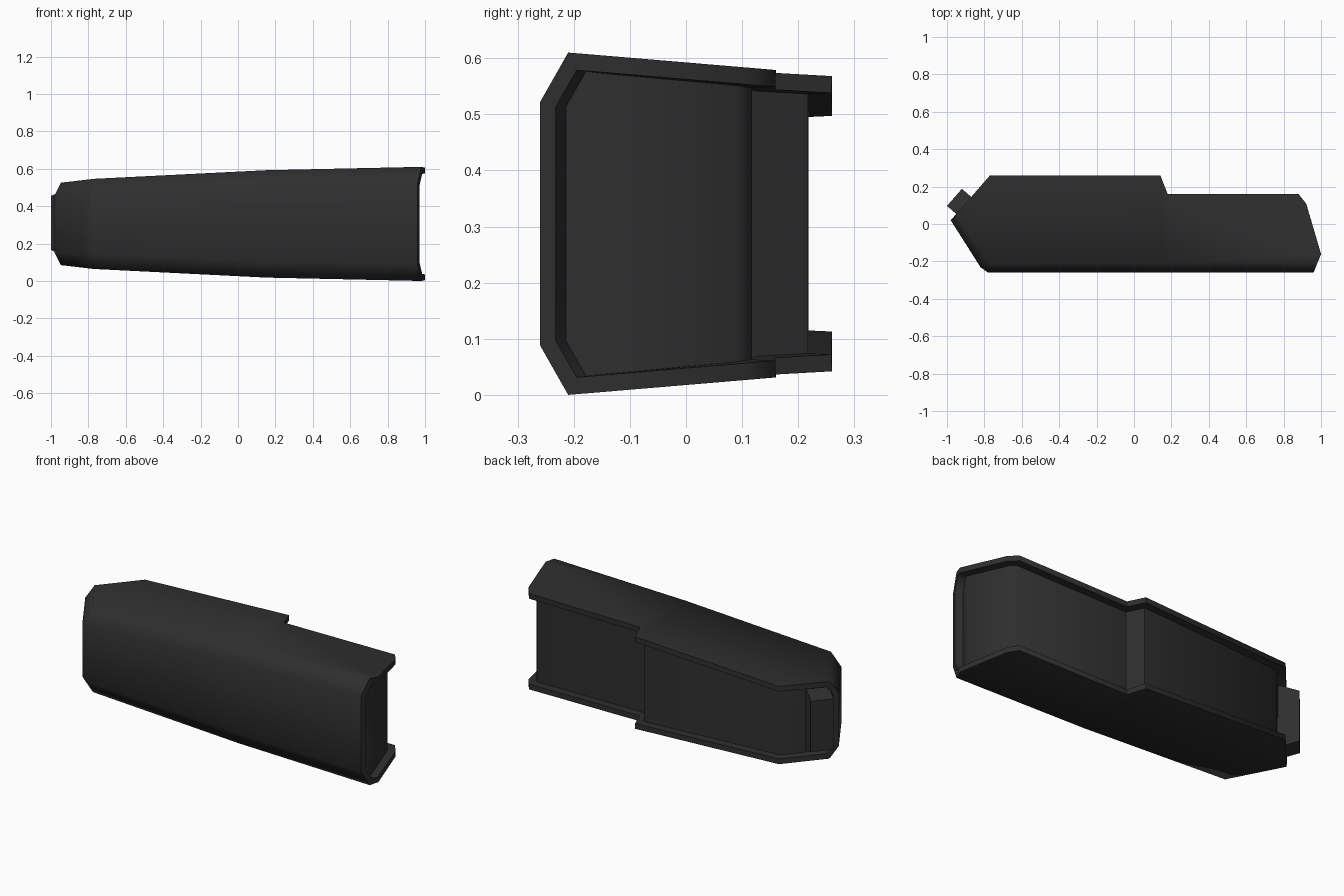
import bpy, bmesh, math
from mathutils import Vector

if "Cube" in bpy.data.objects:
    bpy.data.objects.remove(bpy.data.objects["Cube"])

H = 0.61          # overall height
LIP = 0.03        # width of the rim round the recess
DEPTH = 0.042     # depth of the recess

mat = bpy.data.materials.new("dark_grey")
mat.diffuse_color = (0.028, 0.028, 0.028, 1)
mat.use_nodes = True
mat.node_tree.nodes["Principled BSDF"].inputs["Base Color"].default_value = mat.diffuse_color


def finish(name, bm):
    bmesh.ops.recalc_face_normals(bm, faces=bm.faces[:])
    me = bpy.data.meshes.new(name)
    bm.to_mesh(me)
    bm.free()
    me.materials.append(mat)
    ob = bpy.data.objects.new(name, me)
    bpy.context.collection.objects.link(ob)
    return ob


def plate_z(x, y):
    """Height of the lower plate: tapers along x and tilts towards the back."""
    knots = [(-0.95, 0.0755, 0.035), (-0.77, 0.064, 0.04), (0.15, 0.018, 0.05), (0.98, 0.0, 0.082)]
    x = min(max(x, -0.95), 0.98)
    for (x0, a0, t0), (x1, a1, t1) in zip(knots, knots[1:]):
        if x <= x1:
            f = (x - x0) / (x1 - x0)
            return a0 + f * (a1 - a0) + (t0 + f * (t1 - t0)) * (y + 0.21)


# Outline points: P = plate front edge, W = front wall, B = back edge
plate = {"P0": (-0.947, 0.057), "P1": (-0.77, -0.21), "P2": (0.15, -0.21), "P3": (0.98, -0.21),
         "B0": (1.0, -0.16), "B1": (0.92, 0.11), "B2": (0.88, 0.16), "B3": (0.18, 0.16),
         "B4": (0.14, 0.26), "B5": (-0.77, 0.26)}
wall = {"W0": (-0.98, 0.02, 0.15), "W1": (-0.82, -0.232, 0.145), "W2": (-0.78, -0.26, 0.143),
        "W3": (0.15, -0.26, 0.105), "W4": (0.96, -0.26, 0.088)}

bm = bmesh.new()
pts = {k: (x, y, plate_z(x, y)) for k, (x, y) in plate.items()}
pts.update(wall)
low = {k: bm.verts.new(p) for k, p in pts.items()}
high = {k: bm.verts.new((p[0], p[1], H - p[2])) for k, p in pts.items()}

# Plates and the chamfers joining them to the front wall, mirrored top and bottom
for side in (low, high):
    for names in ("P0 P1 B5", "P1 P2 B4 B5", "P2 P3 B0 B1 B2 B3 B4",
                  "P0 P1 W1 W0", "P1 W2 W1", "P1 P2 W3 W2", "P2 P3 W4 W3"):
        bm.faces.new([side[n] for n in names.split()])

# Front wall
for i in range(4):
    a, b = "W%d" % i, "W%d" % (i + 1)
    bm.faces.new([low[a], low[b], high[b], high[a]])

# Ends and back, which carry the recess
back = []
for i in range(5):
    a, b = "B%d" % i, "B%d" % (i + 1)
    back.append(bm.faces.new([low[a], low[b], high[b], high[a]]))
for w, p, b in (("W4", "P3", "B0"), ("W0", "P0", "B5")):
    back.append(bm.faces.new([low[b], low[p], low[w], high[w], high[p], high[b]]))
bmesh.ops.recalc_face_normals(bm, faces=bm.faces[:])
bm.normal_update()

# Inset the rim, then sink the inner faces with mitred corners
for width in (LIP, 0.002):
    bmesh.ops.inset_region(bm, faces=back, thickness=width, depth=0,
                           use_boundary=True, use_even_offset=True)
bm.normal_update()
shift = {}
for v in {v for f in back for v in f.verts}:
    n = [f.normal.copy() for f in back if v in f.verts]
    s = n[0] if len(n) == 1 else (n[0] + n[1]) / (1 + n[0].dot(n[1]))
    shift[v] = s * -DEPTH
for v, s in shift.items():
    v.co += s
shell = finish("shell", bm)

# Tapered tab standing on the left end
bm = bmesh.new()
inward = Vector((0.753, -0.658, 0)) * 0.11
outer = [Vector((-1.0, 0.097, z)) for z in (0.165, 0.455)] + \
        [Vector((-0.92, 0.188, z)) for z in (0.455, 0.165)]
ring_a = [bm.verts.new(p) for p in outer]
ring_b = [bm.verts.new(p + inward + Vector((0, 0, 0.035 if p.z > 0.3 else -0.035))) for p in outer]
bm.faces.new(ring_a)
bm.faces.new(ring_b)
for i in range(4):
    j = (i + 1) % 4
    bm.faces.new([ring_a[i], ring_a[j], ring_b[j], ring_b[i]])
finish("end_tab", bm)

# Smooth the soft chamfers, keep rims sharp
bpy.ops.object.select_all(action='DESELECT')
shell.select_set(True)
bpy.context.view_layer.objects.active = shell
bpy.ops.object.shade_smooth_by_angle(angle=math.radians(66))
